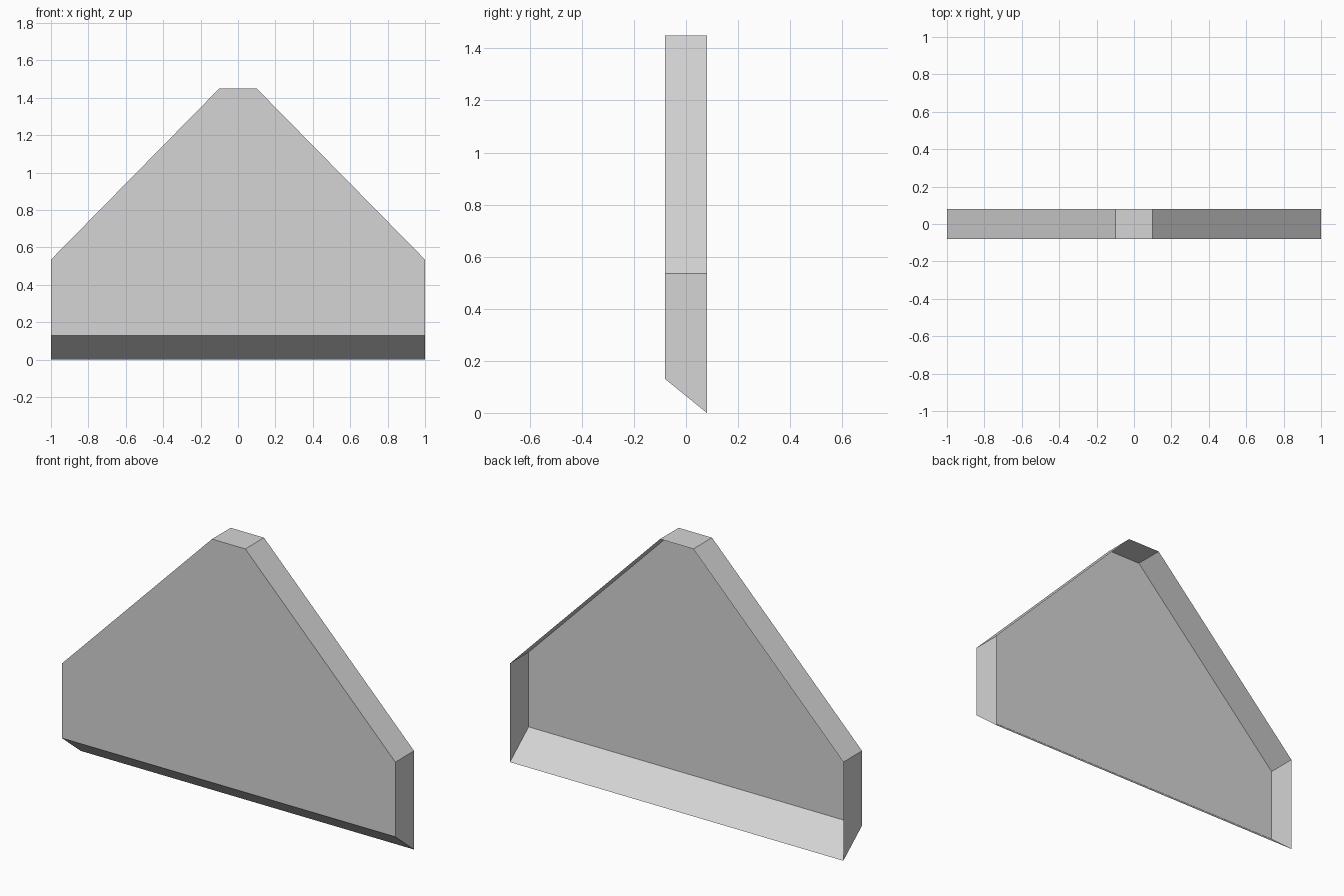
import bpy
import bmesh

# Remove the default cube
cube = bpy.data.objects.get("Cube")
if cube:
    bpy.data.objects.remove(cube, do_unlink=True)

# Single light grey finish
grey = bpy.data.materials.new("light_grey")
grey.use_nodes = True
colour = (0.66, 0.66, 0.66, 1.0)
grey.diffuse_color = colour
grey.node_tree.nodes["Principled BSDF"].inputs["Base Color"].default_value = colour

DEPTH = 0.08      # half thickness of the panel
PEAK = 0.10       # half width of the flat top
SHOULDER = 0.535  # height where the sloped sides begin
TOP = 1.45


def gable_ring(bm, y, bottom):
    """Gable outline at depth y, counter-clockwise seen from the front."""
    half = [(1, bottom), (1, SHOULDER), (PEAK, TOP)]
    outline = half + [(-x, z) for x, z in reversed(half)]
    return [bm.verts.new((x, y, z)) for x, z in outline]


# Gable shell: front panel, rim and slanted underside, open at the back
bm = bmesh.new()
front = gable_ring(bm, -DEPTH, 0.13)
back = gable_ring(bm, DEPTH, 0.0)
bm.faces.new(front)
for i in range(len(front)):
    j = (i + 1) % len(front)
    bm.faces.new((front[j], front[i], back[i], back[j]))

mesh = bpy.data.meshes.new("gable_shell")
bm.to_mesh(mesh)
bm.free()
mesh.materials.append(grey)
shell = bpy.data.objects.new("gable_shell", mesh)
bpy.context.collection.objects.link(shell)
